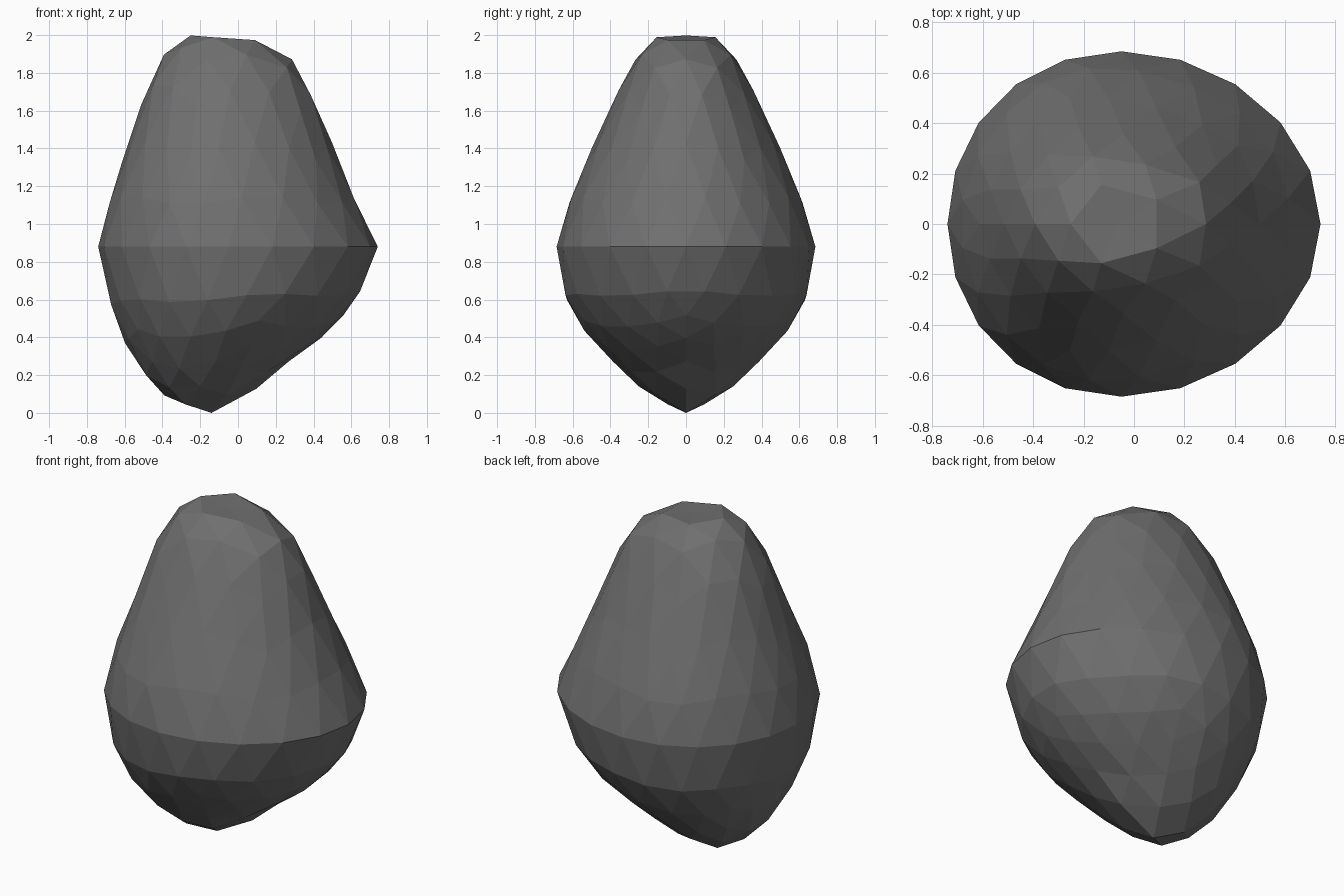
import bpy, bmesh, math

if "Cube" in bpy.data.objects:
    bpy.data.objects.remove(bpy.data.objects["Cube"])

# Cross-section by latitude: lat, left x, left z, right x, right z, half depth y
PROFILE = [
    (-90, -.14, .00, -.14, .00, .00),
    (-74, -.33, .04, .12, .14, .18),
    (-60, -.41, .11, .25, .26, .29),
    (-46, -.50, .20, .40, .36, .39),
    (-30, -.61, .39, .53, .48, .54),
    (-14, -.69, .60, .66, .65, .65),
    (0, -.74, .88, .74, .88, .685),
    (14, -.69, 1.10, .64, 1.10, .63),
    (30, -.59, 1.40, .51, 1.40, .50),
    (46, -.48, 1.73, .40, 1.68, .36),
    (60, -.38, 1.92, .33, 1.84, .27),
    (74, -.27, 2.00, .15, 1.97, .18),
    (90, -.06, 1.98, -.06, 1.98, .00),
]


def section(lat):
    for a, b in zip(PROFILE, PROFILE[1:]):
        if lat <= b[0]:
            t = (lat - a[0]) / (b[0] - a[0])
            return [p + (q - p) * t for p, q in zip(a[1:], b[1:])]
    return PROFILE[-1][1:]


# Boulder: faceted ball reshaped to a lopsided pear profile
bm = bmesh.new()
bmesh.ops.create_icosphere(bm, subdivisions=3, radius=1)
for v in bm.verts:
    x, y, z = -v.co.x, -v.co.y, v.co.z
    lat = math.degrees(math.asin(max(-1, min(1, z))))
    r = math.hypot(x, y)
    c, s = (x / r, y / r) if r > 1e-5 else (0, 0)
    xl, zl, xr, zr, hy = section(lat)
    v.co = ((xl + xr) / 2 + (xr - xl) / 2 * c - .05 * s * s * r,
            hy * s,
            (zl + zr) / 2 + (zr - zl) / 2 * c)
bmesh.ops.recalc_face_normals(bm, faces=bm.faces)
mesh = bpy.data.meshes.new("boulder")
bm.to_mesh(mesh)
bm.free()

# Stone colour
stone = bpy.data.materials.new("dark grey stone")
stone.diffuse_color = (.16, .16, .16, 1)
stone.use_nodes = True
stone.node_tree.nodes["Principled BSDF"].inputs["Base Color"].default_value = stone.diffuse_color
mesh.materials.append(stone)
boulder = bpy.data.objects.new("boulder", mesh)
bpy.context.collection.objects.link(boulder)
